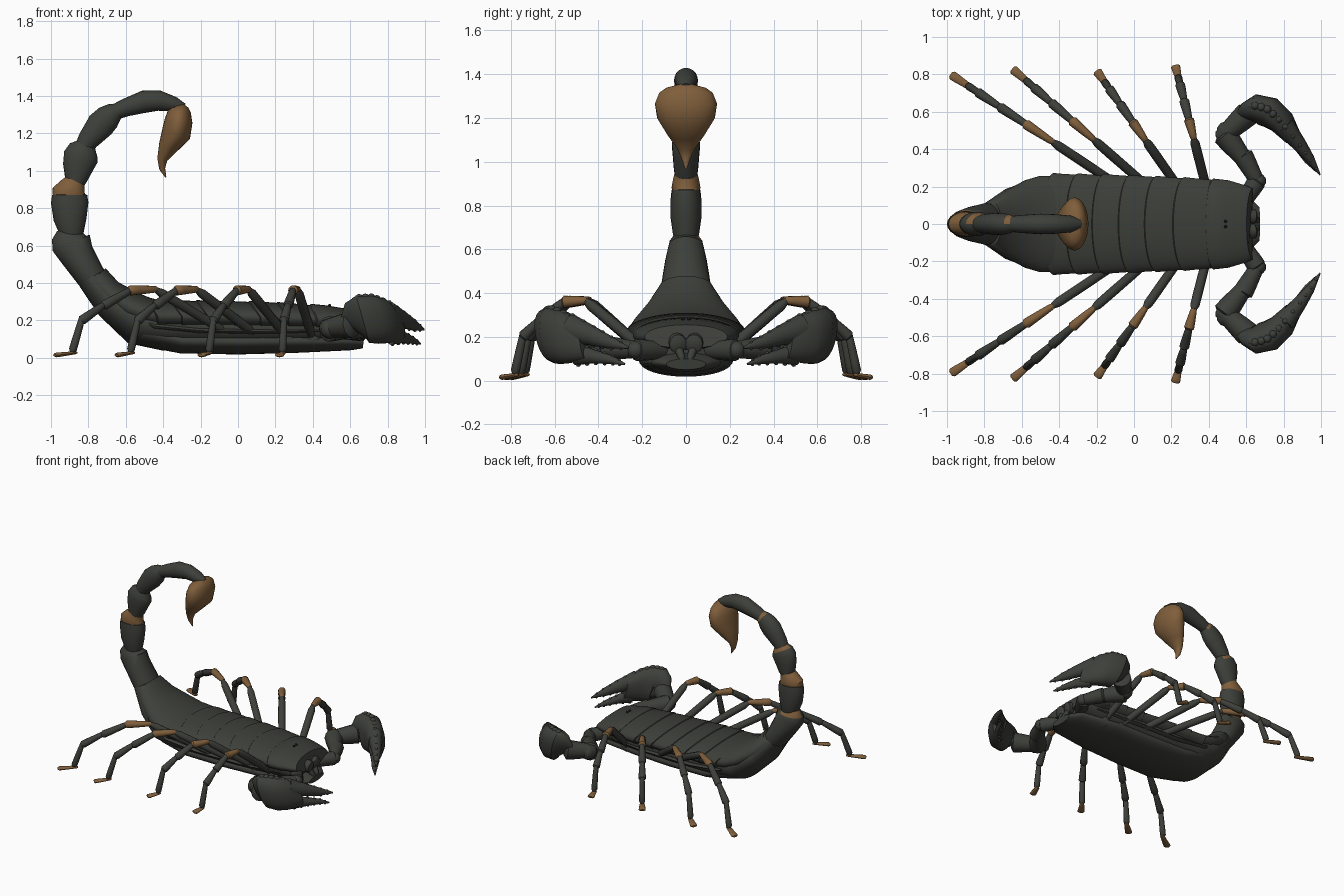
import bpy, bmesh, math
from mathutils import Vector

if "Cube" in bpy.data.objects:
    bpy.data.objects.remove(bpy.data.objects["Cube"])


def material(name, rgb):
    m = bpy.data.materials.new(name)
    m.diffuse_color = (*rgb, 1)
    m.use_nodes = True
    m.node_tree.nodes["Principled BSDF"].inputs["Base Color"].default_value = m.diffuse_color
    return m


DARK = material("dark grey shell", (0.047, 0.05, 0.042))
BROWN = material("amber brown", (0.215, 0.113, 0.044))
BLACK = material("eye black", (0.008, 0.008, 0.008))
Z = Vector((0, 0, 1))
Y = Vector((0, 1, 0))


def finish(bm, name, mats, mirror=False):
    """Turn a bmesh into a smooth object with crisp hard edges."""
    bmesh.ops.recalc_face_normals(bm, faces=bm.faces)
    for f in bm.faces:
        f.smooth = True
    for e in bm.edges:
        e.smooth = len(e.link_faces) == 2 and e.calc_face_angle(0) < math.radians(42)
    me = bpy.data.meshes.new(name)
    bm.to_mesh(me)
    bm.free()
    for m in mats:
        me.materials.append(m)
    ob = bpy.data.objects.new(name, me)
    bpy.context.collection.objects.link(ob)
    if mirror:
        mod = ob.modifiers.new("other_side", 'MIRROR')
        mod.use_axis = (False, True, False)
        mod.use_mirror_merge = False


def loft(name, rings, side=None, mats=(DARK,), rule=None, bow=0, n=20, mirror=False,
         lean=(0, 0, 0), power=1):
    """Skin rounded rings (x, y, z, side radius, normal radius) along a path."""
    bm = bmesh.new()
    pts = [Vector(r[:3]) for r in rings]
    loops = []
    for i, r in enumerate(rings):
        t = (pts[min(i + 1, len(pts) - 1)] - pts[max(i - 1, 0)]).normalized()
        s = (side or Z.cross(t)).normalized()
        nrm = t.cross(s).normalized()
        loop = []
        for k in range(n):
            a = 2 * math.pi * k / n
            c, d = [math.copysign(abs(v) ** power, v) for v in (math.cos(a), math.sin(a))]
            p = pts[i] + s * r[3] * c + (nrm * r[4] + Vector(lean)) * d
            loop.append(bm.verts.new(p + t * bow * max(0, -d)))
        loops.append(loop)
    for i in range(len(loops) - 1):
        for k in range(n):
            j = (k + 1) % n
            f = bm.faces.new((loops[i][k], loops[i][j], loops[i + 1][j], loops[i + 1][k]))
            if rule:
                f.material_index = rule(i, 2 * math.pi * (k + .5) / n)
    bm.faces.new(loops[0])
    bm.faces.new(loops[-1])
    finish(bm, name, mats, mirror)


def limb(name, p0, p1, r0, r1, flat=1, side=None, mat=DARK):
    """One mirrored limb segment, pinched at the start and swelling toward its far end."""
    p0, p1 = Vector(p0), Vector(p1)
    rings = []
    for t, k in ((0, .5), (.06, .78), (.3, .9), (.7, 1.05), (.92, 1.1), (1, .65)):
        r = (r0 + (r1 - r0) * t) * k
        rings.append((*p0.lerp(p1, t), r, r * flat))
    loft(name, rings, side, (mat,), n=12, mirror=True)


def balls(name, items, mat=DARK):
    """Several small rounded lumps in one mirrored object."""
    bm = bmesh.new()
    for x, y, z, r in items:
        for v in bmesh.ops.create_icosphere(bm, subdivisions=2, radius=r)['verts']:
            v.co += Vector((x, y, z))
    finish(bm, name, (mat,), True)


def on_axis(rows):
    return [(x, 0, z, a, b) for x, z, a, b in rows]


# Inner body, belly hull and the ridge between belly and back
loft("body_core", on_axis([(.61, .16, .15, .06), (.58, .16, .19, .09), (.3, .16, .215, .11),
     (0, .16, .225, .12), (-.4, .17, .235, .13), (-.53, .2, .245, .135),
     (-.675, .3, .19, .1), (-.79, .43, .11, .075)]), Y, n=32)
loft("belly_hull", on_axis([(.67, .075, .09, .025), (.6, .085, .16, .045), (.3, .088, .2, .062),
     (0, .085, .21, .067), (-.3, .09, .215, .067), (-.5, .14, .21, .08),
     (-.65, .235, .165, .065), (-.77, .37, .1, .05)]), Y, n=32)
loft("side_ridge", on_axis([(.5, .145, .2, .02), (.2, .14, .235, .025), (-.2, .145, .25, .028),
     (-.45, .17, .25, .035), (-.6, .25, .2, .04), (-.72, .36, .13, .04)]), Y, n=32)

# Overlapping back plates with bowed rear edges
PROFILE = [(.66, .2, .19, .055), (.5, .205, .235, .075), (.2, .215, .25, .083),
           (-.1, .22, .262, .085), (-.4, .222, .268, .085), (-.6, .225, .268, .085)]


def profile(x):
    for p, q in zip(PROFILE, PROFILE[1:]):
        if x >= q[0]:
            t = (p[0] - x) / (p[0] - q[0])
            return [p[i] + (q[i] - p[i]) * t for i in range(4)]


cuts = [.635, .43, .28, .13, -.01, -.15, -.29, -.42]
for i, (x0, x1) in enumerate(zip(cuts, cuts[1:])):
    rows = []
    for t, k in ((0 if i == 0 else -.4, .92), (.15, .985), (.6, 1.0), (.97, 1.035), (1.0, .98)):
        x, z, a, b = profile(x0 + (x1 - .012 - x0) * t)
        rows.append((x, 0, z, a * (1 + (k - 1) * .5), b * k))
    loft(f"back_plate_{i}" if i else "head_plate", rows, Y, bow=.065 if i else .035, n=40)
loft("last_back_plate", on_axis([(-.38, .215, .255, .08), (-.5, .238, .258, .088),
     (-.58, .272, .235, .088), (-.69, .345, .175, .078), (-.765, .43, .12, .075),
     (-.77, .44, .105, .065)]), Y, n=36)

# Tail segments, with one-sided amber patches at the joints
TWO = (DARK, BROWN)


def patch(i, a):
    return int(i >= 4 and math.cos(a) > .1 and math.sin(a) > -.6)


loft("tail_segment_1", on_axis([(-.74, .37, .1, .075), (-.79, .44, .113, .08), (-.86, .55, .095, .093),
     (-.892, .615, .08, .108), (-.9, .64, .074, .095), (-.897, .672, .05, .07)]), Y, TWO, patch)
loft("tail_segment_2", on_axis([(-.888, .63, .05, .055), (-.89, .67, .06, .066), (-.898, .74, .07, .088),
     (-.9, .83, .07, .1), (-.9, .87, .066, .094), (-.9, .88, .05, .07)]), Y)
loft("tail_collar", on_axis([(-.9, .86, .06, .09), (-.9, .882, .066, .095), (-.885, .915, .06, .072),
     (-.87, .945, .053, .055)]), Y, (BROWN,))
loft("tail_segment_3", on_axis([(-.872, .93, .05, .05), (-.865, .96, .055, .062), (-.855, 1.02, .06, .082),
     (-.84, 1.075, .065, .094), (-.825, 1.11, .06, .082), (-.805, 1.145, .038, .046)]), Y, TWO, patch)
loft("tail_segment_4", on_axis([(-.835, 1.11, .042, .045), (-.8, 1.165, .052, .058), (-.735, 1.245, .06, .076),
     (-.695, 1.285, .057, .07), (-.665, 1.31, .05, .055), (-.63, 1.33, .035, .035)]), Y, TWO, patch)
loft("tail_segment_5", on_axis([(-.68, 1.305, .04, .04), (-.6, 1.338, .048, .048), (-.5, 1.37, .055, .06),
     (-.42, 1.375, .052, .054), (-.34, 1.355, .045, .04), (-.29, 1.335, .025, .025)]), Y)

# Stinger bulb and curved tip
loft("stinger", on_axis([(-.315, 1.35, .04, .025), (-.312, 1.338, .09, .045), (-.314, 1.315, .122, .062),
     (-.318, 1.265, .142, .075), (-.33, 1.2, .132, .079), (-.375, 1.125, .085, .052),
     (-.405, 1.06, .04, .027), (-.405, 1.01, .019, .016), (-.386, .965, .003, .003)]),
     Y, (BROWN,), n=28)

# Walking legs: hip and foot positions, fractions along the leg, heights
LEGS = [((0, .15), (-.98, .8)), ((.13, .15), (-.65, .83)),
        ((.27, .15), (-.2, .82)), ((.4, .14), (.22, .85))]
PARTS = [("thigh", 0, .45, .1, .365, .03, .022, DARK), ("knee", .44, .6, .367, .36, .022, .025, BROWN),
         ("shin", .58, .74, .365, .275, .024, .024, DARK),
         ("lower_shin", .73, .86, .285, .195, .023, .024, DARK),
         ("ankle", .85, .905, .215, .03, .022, .019, DARK), ("foot", .88, 1, .028, .014, .02, .023, BROWN)]
for i, (hip, foot) in enumerate(LEGS, 1):
    hip, foot = Vector((*hip, 0)), Vector((*foot, 0))
    across = Z.cross(foot - hip).normalized()
    for part, t0, t1, z0, z1, r0, r1, mat in PARTS:
        limb(f"leg_{i}_{part}", hip.lerp(foot, t0) + Z * z0, hip.lerp(foot, t1) + Z * z1,
             r0, r1, .5 if part == "foot" else 1, across, mat)
    balls(f"leg_{i}_hip", [(hip.x, hip.y, .1, .05)])

# Claw arms
limb("claw_arm_base", (.56, .08, .14), (.665, .24, .14), .05, .045)
limb("claw_arm_lower", (.675, .2, .14), (.575, .38, .15), .045, .05)
limb("claw_arm_middle", (.6, .33, .15), (.475, .49, .155), .055, .06, 1.05)
limb("claw_arm_upper", (.455, .45, .155), (.62, .6, .18), .056, .062, 1.05)
balls("claw_elbow", [(.495, .495, .155, .055), (.665, .23, .14, .042), (.585, .36, .15, .045)])

# Pincer hand with a flared back crest, and two fingers
HAND = [(.6, .575, .18, .035, .045), (.635, .598, .2, .058, .1), (.665, .61, .205, .078, .125),
        (.73, .595, .205, .082, .13), (.79, .545, .198, .07, .12), (.85, .46, .18, .045, .088)]
loft("claw_hand", HAND, mirror=True, lean=(-.028, .022, 0), power=.85, n=24)
UPPER = [(.8, .53, .235, .055, .07), (.88, .43, .205, .04, .045), (.94, .35, .175, .025, .03),
         (.995, .262, .15, .004, .005)]
LOWER = [(.82, .5, .12, .037, .05), (.88, .42, .11, .03, .032), (.93, .34, .095, .02, .02),
         (.975, .28, .075, .004, .005)]
loft("claw_upper_finger", UPPER, n=14, mirror=True)
loft("claw_lower_finger", LOWER, n=14, mirror=True)

# Bumps and teeth along the hand and fingers
lumps = []
for rings, sign, off in ((UPPER, -1, 0), (LOWER, 1, 0), (UPPER, 1, 0), (LOWER, -1, 0), (HAND[1:], 1, .024)):
    for p, q in zip(rings[:-1], rings[1:]):
        for t in (.1, .6):
            x, y, z, a, b = [u + (v - u) * t for u, v in zip(p, q)]
            lumps.append((x - off, y + off, z + sign * b * .9, .006 + b * .14))
balls("claw_bumps", lumps)

# Mouth pincers and tiny eyes
limb("mouth_pincer", (.54, .05, .19), (.655, .035, .165), .05, .035, 1.1)
limb("mouth_fang", (.63, .035, .15), (.665, .015, .09), .025, .012)
balls("eye", [(.49, .014, .281, .008)], BLACK)
